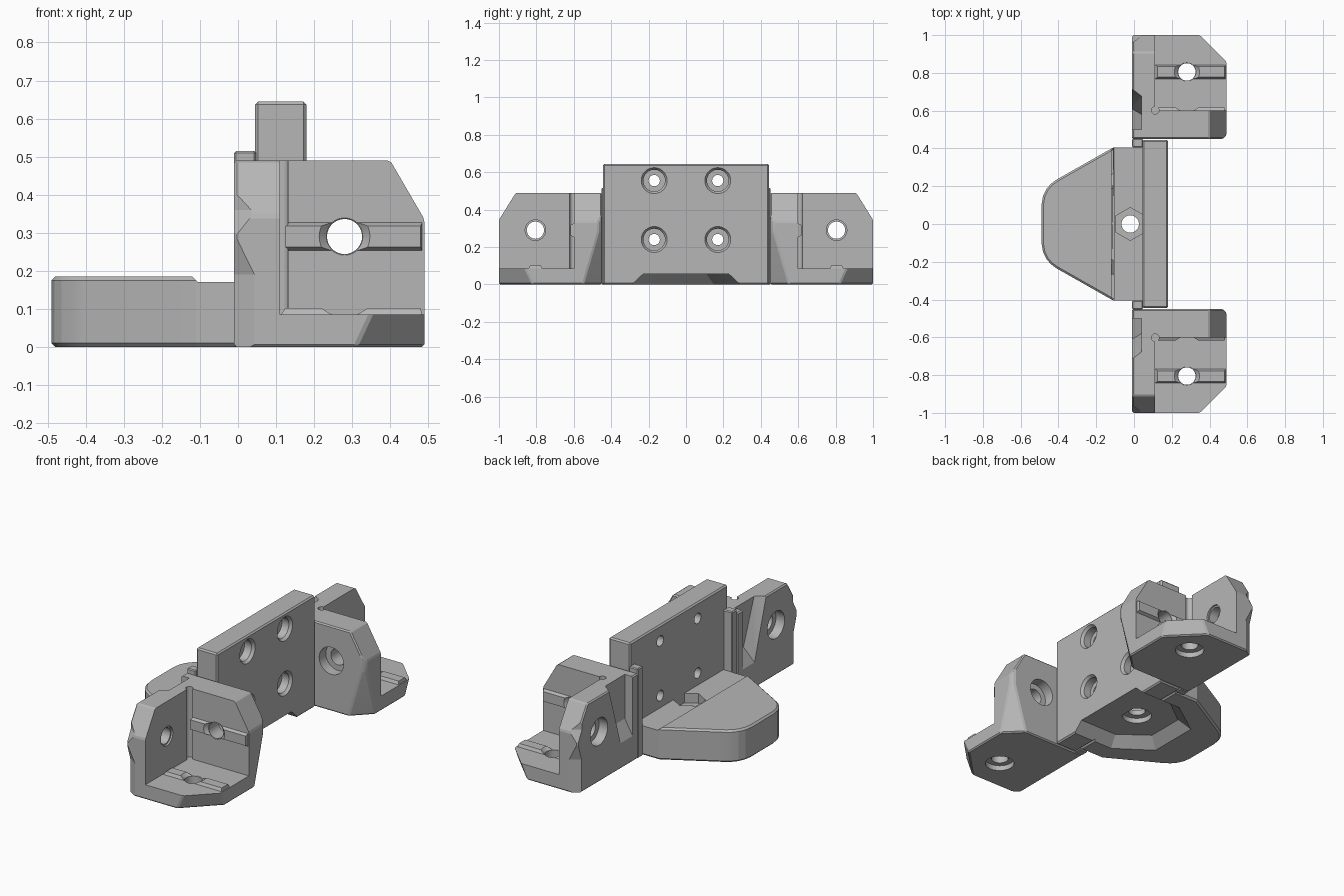
import bpy, bmesh, math
from mathutils import Vector, Matrix

old = bpy.data.objects.get("Cube")
if old:
    bpy.data.objects.remove(old)

grey = bpy.data.materials.new("plain_grey")
grey.use_nodes = True
GREY = (0.47, 0.47, 0.47, 1)
grey.diffuse_color = GREY
grey.node_tree.nodes["Principled BSDF"].inputs["Base Color"].default_value = GREY


def finish(bm, name):
    bmesh.ops.recalc_face_normals(bm, faces=bm.faces)
    me = bpy.data.meshes.new(name)
    bm.to_mesh(me)
    bm.free()
    me.materials.append(grey)
    ob = bpy.data.objects.new(name, me)
    bpy.context.collection.objects.link(ob)
    return ob


def hull_bm(pts):
    bm = bmesh.new()
    for p in pts:
        bm.verts.new(p)
    bmesh.ops.convex_hull(bm, input=bm.verts)
    bmesh.ops.dissolve_limit(bm, angle_limit=0.01, verts=bm.verts, edges=bm.edges)
    return bm


def hull(name, pts):
    return finish(hull_bm(pts), name)


def box_pts(lo, hi):
    return [(x, y, z) for x in (lo[0], hi[0]) for y in (lo[1], hi[1]) for z in (lo[2], hi[2])]


def box(name, lo, hi, bevel=0):
    bm = hull_bm(box_pts(lo, hi))
    if bevel:
        bmesh.ops.bevel(bm, geom=bm.edges[:], offset=bevel, segments=1, affect='EDGES')
    return finish(bm, name)


def cyl(axis, a, b, lo, hi, r, n=36, r2=None):
    """Cylinder or cone along an axis; a and b are the other two coordinates."""
    bm = bmesh.new()
    bmesh.ops.create_cone(bm, cap_ends=True, segments=n, radius1=r,
                          radius2=r if r2 is None else r2, depth=hi - lo)
    mid = (lo + hi) / 2
    if axis == 'x':
        m = Matrix.Translation((mid, a, b)) @ Matrix.Rotation(math.pi / 2, 4, 'Y')
    elif axis == 'y':
        m = Matrix.Translation((a, mid, b)) @ Matrix.Rotation(-math.pi / 2, 4, 'X')
    else:
        m = Matrix.Translation((a, b, mid))
    bmesh.ops.transform(bm, matrix=m, verts=bm.verts)
    return finish(bm, "cutter")


def apply(ob, mod):
    bpy.context.view_layer.objects.active = ob
    bpy.ops.object.modifier_apply(modifier=mod.name)


def combine(ob, others, op='DIFFERENCE'):
    for c in others:
        mod = ob.modifiers.new("bool", 'BOOLEAN')
        mod.operation, mod.solver, mod.object = op, 'EXACT', c
        apply(ob, mod)
        bpy.data.objects.remove(c)


def both(pts):
    return pts + [(x, -y, z) for x, y, z in pts]


# Tapered recess under the foot and plate
def under_pocket():
    pts = [(0.3, 0.29, -0.001), (-0.08, 0.29, -0.001), (-0.28, 0.15, -0.001),
           (0.3, 0.23, 0.055), (-0.06, 0.23, 0.055), (-0.22, 0.11, 0.055)]
    return hull("cutter", both(pts))


# Upright plate with counterbored screw holes
plate = box("upright_plate", (0.045, -0.445, 0), (0.18, 0.445, 0.645), 0.008)
combine(plate, [under_pocket()])
for y in (-0.17, 0.17):
    for z in (0.24, 0.555):
        combine(plate, [cyl('x', y, z, 0, 0.3, 0.03), cyl('x', y, z, 0.12, 0.2, 0.058),
                        cyl('x', y, z, 0.16, 0.181, 0.055, r2=0.07)])

# Columns joining the plate ends to the brackets
column = box("end_column", (-0.01, 0.405, 0), (0.047, 0.452, 0.515), 0.005)

# Rounded trapezoid foot
outline = [(0.045, 0.405), (-0.11, 0.405), (-0.41, 0.235), (-0.44, 0.213), (-0.464, 0.185),
           (-0.482, 0.148), (-0.49, 0.1)]
bm = hull_bm(both([(x, y, z) for x, y in outline for z in (0, 0.185)]))
rim = [e for e in bm.edges if abs(e.verts[0].co.z - e.verts[1].co.z) < 0.001]
bmesh.ops.bevel(bm, geom=rim, offset=0.01, segments=1, affect='EDGES')
foot = finish(bm, "foot")
step = hull("cutter", both([(-0.125, 0.5, 0.19), (-0.105, 0.5, 0.17), (0.2, 0.5, 0.17), (0.2, 0.5, 0.3)]))
nut = hull("cutter", [(-0.02 + 0.087 * math.sin(i * math.pi / 3), 0.087 * math.cos(i * math.pi / 3), z)
                      for i in range(6) for z in (0.115, 0.3)])
combine(foot, [step, under_pocket(), nut, cyl('z', -0.02, 0, -0.1, 0.3, 0.046),
               cyl('z', -0.02, 0, 0, 0.085, 0.08)])

# Corner bracket: a block with its outer edges cut away
bm = hull_bm(box_pts((-0.01, 0.45, 0), (0.49, 1, 0.49)))
cuts = [((0.49, 0.86, 0.085), (1, 1, -0.47)),
        ((0.49, 0.7, 0.335), (0.155, 0, 0.09)),
        ((0.1, 1, 0.345), (0, 0.145, 0.09)),
        ((0.49, 0.47, 0), (1, -1, 0)),
        ((0.49, 0.55, 0), (1, -1, -0.29))]
for co, no in cuts:
    bmesh.ops.bisect_plane(bm, geom=bm.verts[:] + bm.edges[:] + bm.faces[:], plane_co=co,
                           plane_no=Vector(no).normalized(), clear_outer=True)
    bmesh.ops.holes_fill(bm, edges=[e for e in bm.edges if e.is_boundary])
bmesh.ops.recalc_face_normals(bm, faces=bm.faces)
bmesh.ops.bevel(bm, geom=bm.edges[:], offset=0.007, segments=1, affect='EDGES')
bracket = finish(bm, "corner_bracket")
combine(bracket, [box("cutter", (0.11, 0.6, 0.085), (2, 2, 2))])


# Chamfer on the outer back edge, fading out beside the screw hole
def edge_chamfer(layers):
    pts = []
    for z, leg_x, leg_y in layers:
        pts += [(-0.01 + leg_x, 1.001, z), (-0.011, 1 - leg_y, z), (-0.03, 1.02, z)]
    return hull("cutter", pts)


combine(bracket, [edge_chamfer([(-0.1, 0.055, 0.035), (0.19, 0.055, 0.035), (0.285, 0.008, 0.005)]),
                  edge_chamfer([(0.295, 0.008, 0.005), (0.36, 0.06, 0.04), (0.6, 0.06, 0.04)])])

# Sloped groove between the column and the boss on the back wall
groove = [(x, y, z) for x, z, low, high in ((-0.012, 0.145, 0.61, 0.72), (0.04, 0.235, 0.58, 0.68))
          for y, z in ((0.5, z), (low, z), (high, 0.5), (0.5, 0.5))]
combine(bracket, [hull("cutter", groove)])

# Locating ribs on the floor and the inner wall
ribs = []
for side in (True, False):
    pts = []
    for x0, x1, w, h in ((0.105, 0.486, 0.042, -0.01), (0.125, 0.48, 0.028, 0.017)):
        for x in (x0, x1):
            for s in (-w, w):
                pts.append((x, 0.6 + h, 0.29 + s) if side else (x, 0.805 + s, 0.085 + h))
    ribs.append(hull("rib", pts))
combine(bracket, ribs, 'UNION')

# Screw holes, counterbores and the corner relief
combine(bracket, [
    cyl('z', 0.28, 0.805, -0.1, 0.3, 0.046), cyl('y', 0.28, 0.29, 0.3, 0.8, 0.046),
    cyl('x', 0.805, 0.29, -0.1, 0.2, 0.046),
    cyl('z', 0.28, 0.805, -0.01, 0.03, 0.078), cyl('y', 0.28, 0.29, 0.4, 0.51, 0.078),
    cyl('x', 0.805, 0.29, -0.05, 0.045, 0.078),
    cyl('z', 0.28, 0.805, 0.084, 0.11, 0.048, r2=0.075),
    cyl('y', 0.28, 0.29, 0.599, 0.625, 0.048, r2=0.075),
    cyl('x', 0.805, 0.29, 0.1, 0.12, 0.055),
    cyl('z', 0.112, 0.602, 0.085, 0.6, 0.02, 32)])

# Mirror the end parts across the middle
for ob in (bracket, column):
    mod = ob.modifiers.new("mirror", 'MIRROR')
    mod.use_axis = (False, True, False)
    mod.use_mirror_merge = False
    apply(ob, mod)

for ob in (plate, column, foot, bracket):
    bpy.ops.object.select_all(action='DESELECT')
    ob.select_set(True)
    bpy.context.view_layer.objects.active = ob
    bpy.ops.object.shade_smooth_by_angle(angle=math.radians(14))
